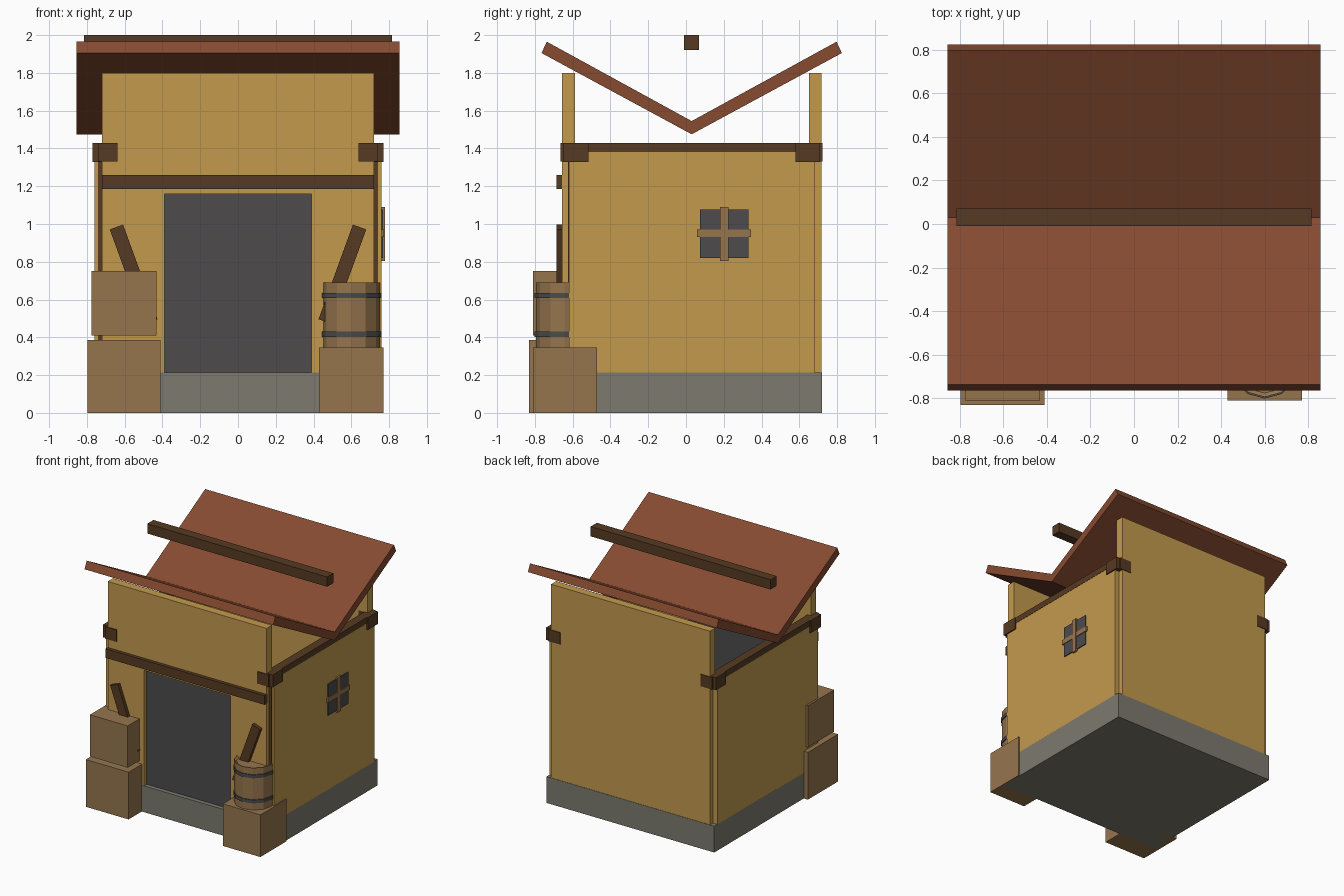
import bpy, bmesh, math
from mathutils import Matrix, Vector

cube = bpy.data.objects.get("Cube")
if cube:
    bpy.data.objects.remove(cube, do_unlink=True)


def material(name, rgb):
    m = bpy.data.materials.new(name)
    m.use_nodes = True
    m.diffuse_color = (*rgb, 1)
    m.node_tree.nodes["Principled BSDF"].inputs["Base Color"].default_value = (*rgb, 1)
    return m


PLASTER = material("ochre plaster", (0.552, 0.323, 0.076))
ROOF = material("red clay roof", (0.238, 0.069, 0.03))
CRATE = material("light wood", (0.305, 0.178, 0.076))
BEAM = material("dark wood", (0.093, 0.042, 0.016))
STONE = material("grey stone", (0.205, 0.195, 0.156))
IRON = material("dark grey", (0.074, 0.07, 0.071))


def finish(name, bm, mat):
    bmesh.ops.recalc_face_normals(bm, faces=bm.faces)
    mesh = bpy.data.meshes.new(name)
    bm.to_mesh(mesh)
    bm.free()
    mesh.materials.append(mat)
    obj = bpy.data.objects.new(name, mesh)
    bpy.context.scene.collection.objects.link(obj)
    return obj


def box(name, mat, x, y, z, tilt=0):
    """Box given by its (low, high) range on each axis, tilted about y."""
    bm = bmesh.new()
    bmesh.ops.create_cube(bm, size=1)
    bmesh.ops.scale(bm, verts=bm.verts, vec=[r[1] - r[0] for r in (x, y, z)])
    obj = finish(name, bm, mat)
    obj.location = [sum(r) / 2 for r in (x, y, z)]
    obj.rotation_euler.y = tilt
    return obj


def prism(name, mat, points, step):
    """Extrude a closed outline along a vector."""
    bm = bmesh.new()
    face = bm.faces.new([bm.verts.new(p) for p in points])
    new = bmesh.ops.extrude_face_region(bm, geom=[face], use_keep_orig=True)
    moved = [v for v in new["geom"] if isinstance(v, bmesh.types.BMVert)]
    bmesh.ops.translate(bm, verts=moved, vec=step)
    return finish(name, bm, mat)


def side(s, low, high):
    """Range on the left (s = 1) or right (s = -1) side."""
    return tuple(sorted((s * low, s * high)))


# Foundation and walls
box("foundation", STONE, (-0.76, 0.76), (-0.66, 0.72), (0, 0.215))
w, d, base, lintel, top = 0.72, 0.39, 0.21, 1.16, 1.8
outline = [(-w, base), (-d, base), (-d, lintel), (d, lintel),
           (d, base), (w, base), (w, top), (-w, top)]
prism("front_wall", PLASTER, [(x, -0.657, z) for x, z in outline], (0, 0.07, 0))
box("back_wall", PLASTER, (-w, w), (0.65, 0.717), (base, top))
box("door", IRON, (-d, d), (-0.625, -0.585), (base, lintel))
box("front_beam", BEAM, (-w, w), (-0.685, -0.645), (1.185, 1.26))

# Parts repeated on both sides
for s, label in ((1, "left"), (-1, "right")):
    box(label + "_wall", PLASTER, side(s, 0.70, 0.76), (-0.62, 0.68), (base, 1.38))
    box(label + "_corner_post", BEAM, side(s, 0.67, 0.74), (-0.625, -0.59), (base, 1.38))
    box(label + "_wall_beam", BEAM, side(s, 0.69, 0.762), (-0.62, 0.68), (1.38, 1.43))
    box(label + "_brace", BEAM, side(s, 0.515, 0.59), (-0.685, -0.65),
        (0.467, 1.0), s * math.radians(20))
    for end, y_cap, y_side in (("front", (-0.665, -0.59), (-0.65, -0.515)),
                               ("back", (0.65, 0.722), (0.58, 0.71))):
        box(f"{label}_{end}_cap", BEAM, side(s, 0.637, 0.74), y_cap, (1.33, 1.428))
        box(f"{label}_{end}_bracket", BEAM, side(s, 0.70, 0.77), y_side, (1.328, 1.43))

# Inverted roof with a loose ridge beam above the valley
valley = 0.03
for s, label in ((-1, "front"), (1, "back")):
    slope = [(0, 1.475), (0.795, 1.905), (0.767, 1.965), (0, 1.545)]
    prism(label + "_roof", ROOF, [(-0.855, valley + s * y, z) for y, z in slope], (1.71, 0, 0))
box("ridge_beam", BEAM, (-0.815, 0.815), (-0.01, 0.07), (1.92, 2.0))

# Window on the left wall
box("window_pane", IRON, (0.75, 0.768), (0.075, 0.33), (0.82, 1.077))
box("window_upright", CRATE, (0.75, 0.777), (0.18, 0.225), (0.805, 1.09))
box("window_crossbar", CRATE, (0.75, 0.774), (0.057, 0.345), (0.93, 0.97))

# Crates
box("lower_crate", CRATE, (-0.797, -0.41), (-0.83, -0.44), (0, 0.387))
box("upper_crate", CRATE, (-0.775, -0.432), (-0.81, -0.47), (0.41, 0.752))
box("barrel_crate", CRATE, (0.43, 0.77), (-0.81, -0.47), (0, 0.345))


# Barrel with a sunken lid and two hoops
def drum(name, mat, radius, low, high):
    bm = bmesh.new()
    place = Matrix.Translation((0.6, -0.642, (low + high) / 2)) @ Matrix.Rotation(math.pi / 2, 4, "Z")
    bmesh.ops.create_cone(bm, cap_ends=True, segments=12, radius1=radius,
                          radius2=radius, depth=high - low, matrix=place)
    return bm


barrel = drum("barrel", CRATE, 0.152, 0.345, 0.69)
barrel.faces.ensure_lookup_table()
lid = max(barrel.faces, key=lambda f: f.calc_center_median().z)
bmesh.ops.inset_region(barrel, faces=[lid], thickness=0.018)
bmesh.ops.translate(barrel, verts=lid.verts, vec=Vector((0, 0, -0.015)))
finish("barrel", barrel, CRATE)
for name, z in (("lower_hoop", 0.403), ("upper_hoop", 0.608)):
    finish(name, drum(name, IRON, 0.159, z, z + 0.028), IRON)
